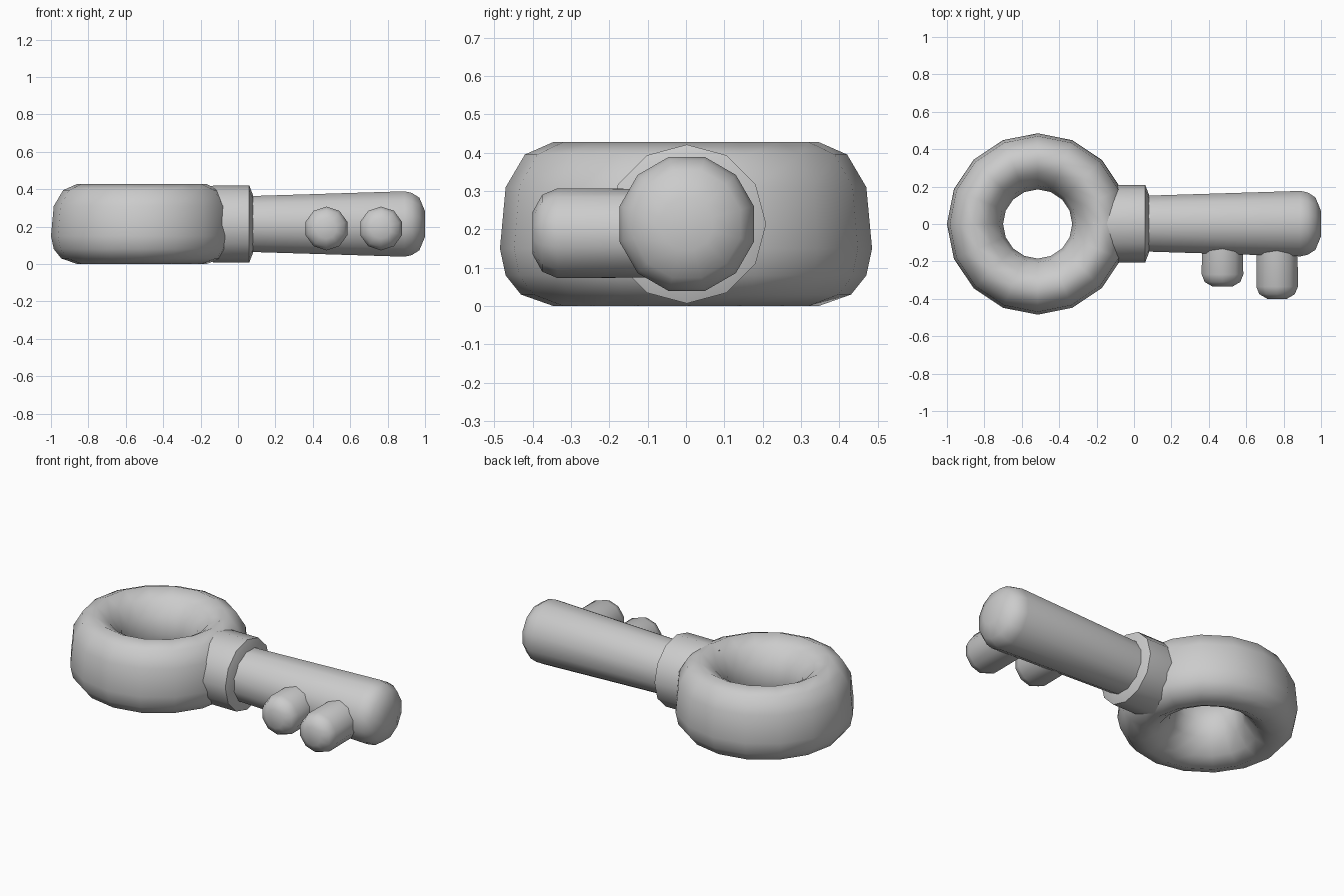
import bpy, bmesh
from math import radians, pi
from mathutils import Matrix, Vector

if "Cube" in bpy.data.objects:
    bpy.data.objects.remove(bpy.data.objects["Cube"])


def lathe(name, profile, sides, matrix, closed=False, turn=0.0, angle=50):
    """Revolve (radius, height) points about local Z, then place with matrix."""
    bm = bmesh.new()
    rings = []
    for i in range(sides):
        rot = Matrix.Rotation(2 * pi * i / sides + turn, 4, 'Z')
        rings.append([bm.verts.new(matrix @ (rot @ Vector((r, 0, h)))) for r, h in profile])
    n = len(profile)
    for i in range(sides):
        a, b = rings[i], rings[(i + 1) % sides]
        for j in range(n if closed else n - 1):
            k = (j + 1) % n
            bm.faces.new((a[j], b[j], b[k], a[k]))
    if not closed:
        bm.faces.new([r[0] for r in rings])
        bm.faces.new([r[-1] for r in rings])
    bmesh.ops.recalc_face_normals(bm, faces=bm.faces)
    mesh = bpy.data.meshes.new(name)
    bm.to_mesh(mesh)
    bm.free()
    obj = bpy.data.objects.new(name, mesh)
    bpy.context.collection.objects.link(obj)
    bpy.ops.object.select_all(action='DESELECT')
    obj.select_set(True)
    bpy.context.view_layer.objects.active = obj
    bpy.ops.object.shade_smooth_by_angle(angle=radians(angle))
    return obj


# Thick ring handle lying flat
ring_section = [(0.485, 0.15), (0.47, 0.31), (0.42, 0.395), (0.345, 0.428),
                (0.27, 0.385), (0.205, 0.31), (0.185, 0.215), (0.205, 0.12),
                (0.27, 0.04), (0.345, 0.0), (0.43, 0.03), (0.47, 0.08)]
lathe("ring_handle", ring_section, 16, Matrix.Translation((-0.515, 0, 0)), closed=True, angle=80)

# Collar and shaft run along +X
along_x = Matrix.Translation((0, 0.002, 0.214)) @ Matrix.Rotation(pi / 2, 4, 'Y')
lathe("collar", [(0.19, -0.22), (0.207, -0.12), (0.207, 0.06), (0.155, 0.08)],
      12, along_x)
lathe("shaft", [(0.152, 0.0), (0.155, 0.08), (0.181, 0.89), (0.172, 0.93),
                (0.145, 0.97), (0.07, 1.0)], 12, along_x, turn=pi / 12)

# Two rounded teeth pointing to the front
for i, (x, tip) in enumerate([(0.473, 0.335), (0.765, 0.40)]):
    place = Matrix.Translation((x, 0, 0.19)) @ Matrix.Rotation(pi / 2, 4, 'X')
    lathe(f"tooth_{i + 1}", [(0.115, 0.08), (0.117, tip - 0.065), (0.1, tip - 0.025),
                             (0.055, tip)], 10, place, turn=pi / 10, angle=60)
